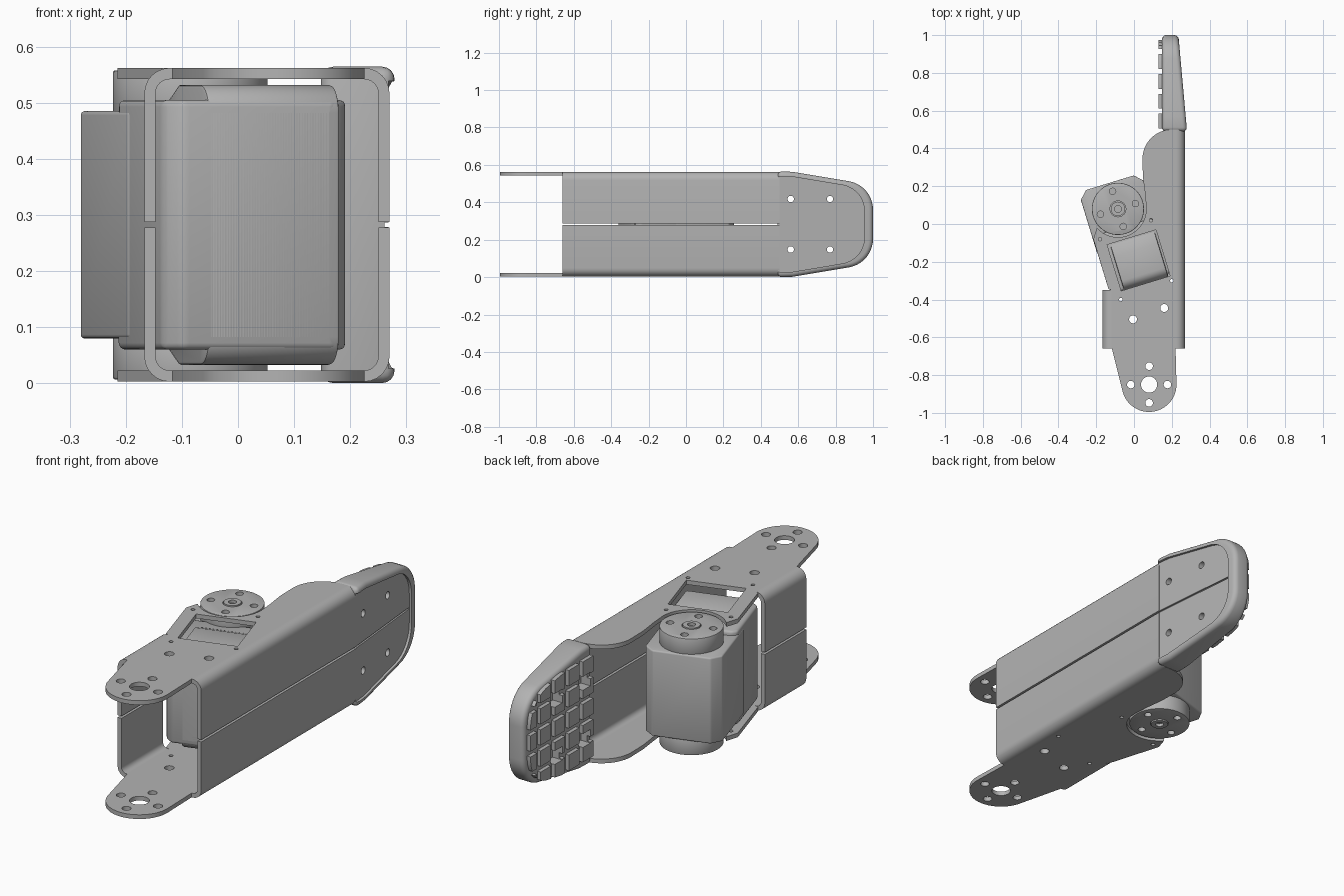
import bpy, bmesh
from math import sin, cos, radians
from mathutils import Vector, Matrix

if "Cube" in bpy.data.objects:
    bpy.data.objects.remove(bpy.data.objects["Cube"])

grey = bpy.data.materials.new("machined grey")
grey.use_nodes = True
grey.diffuse_color = (0.45, 0.45, 0.45, 1)
grey.node_tree.nodes["Principled BSDF"].inputs["Base Color"].default_value = (0.45, 0.45, 0.45, 1)

MID = 0.2825                       # height of the symmetry plane
TOP, SHEET = 0.562, 0.02           # outer sheet level and thickness
HORN = Vector((-0.085, 0.08))      # output shaft of the motor
TILT = radians(17)


# Placement of (a, b) profiles extruded along c
def upright(a, b, c):
    return Vector((a, b, c))


def along_y(a, b, c):
    return Vector((a, c, b))


def along_x(a, b, c):
    return Vector((c, a, b))


def slanted(a, b, c):              # outer faces of the tip lean inward
    return Vector((c - (0.09 * (a - 0.5) if c > 0.2 else 0), a, b))


def motor(a, b, c):                # tilted frame of the motor
    return Vector((HORN.x + a * cos(TILT) - b * sin(TILT),
                   HORN.y + a * sin(TILT) + b * cos(TILT), c))


def arc(cx, cy, r, start, end, n=12):
    angles = [radians(start + (end - start) * i / n) for i in range(n + 1)]
    return [(cx + r * cos(t), cy + r * sin(t)) for t in angles]


def circle(cx, cy, r, n=24):
    return arc(cx, cy, r, 0, 360, n)[:-1]


def rect(a0, a1, b0, b1):
    return [(a0, b0), (a1, b0), (a1, b1), (a0, b1)]


def activate(ob):
    bpy.ops.object.select_all(action='DESELECT')
    ob.select_set(True)
    bpy.context.view_layer.objects.active = ob


def solid(name, prisms, bevel=0, segments=3):
    """One object from a list of (profile, low, high, placement)."""
    bm = bmesh.new()
    for pts, lo, hi, place in prisms:
        low = [bm.verts.new(place(a, b, lo)) for a, b in pts]
        high = [bm.verts.new(place(a, b, hi)) for a, b in pts]
        bm.faces.new(low)
        bm.faces.new(high)
        for i in range(len(pts)):
            j = (i + 1) % len(pts)
            bm.faces.new((low[i], low[j], high[j], high[i]))
    bmesh.ops.recalc_face_normals(bm, faces=bm.faces)
    mesh = bpy.data.meshes.new(name)
    bm.to_mesh(mesh)
    bm.free()
    mesh.materials.append(grey)
    ob = bpy.data.objects.new(name, mesh)
    bpy.context.collection.objects.link(ob)
    if bevel:
        mod = ob.modifiers.new("Bevel", 'BEVEL')
        mod.width, mod.segments, mod.angle_limit = bevel, segments, radians(40)
        activate(ob)
        bpy.ops.object.modifier_apply(modifier="Bevel")
    return ob


def carve(ob, prisms, operation='DIFFERENCE'):
    cutter = solid("cutter", prisms)
    cutter.hide_render = True
    mod = ob.modifiers.new("Cut", 'BOOLEAN')
    mod.object, mod.operation, mod.solver = cutter, operation, 'EXACT'
    activate(ob)
    bpy.ops.object.modifier_apply(modifier="Cut")
    bpy.data.objects.remove(cutter)


def mirrored(ob, name):
    mesh = ob.data.copy()
    mesh.transform(Matrix.Translation((0, 0, 2 * MID)) @ Matrix.Scale(-1, 4, (0, 0, 1)))
    mesh.flip_normals()
    copy = bpy.data.objects.new(name, mesh)
    bpy.context.collection.objects.link(copy)
    return copy


# Side plate: round pivot end, motor cut-out and curved shoulder
PX, PY = 0.08, -0.85
outline = ([(0.22, 0.5), (0.22, -0.66)] + arc(PX, PY, 0.145, 0, -168, 24)
           + [(-0.117, -0.66), (-0.117, -0.35), (-0.135, -0.345), (-0.215, -0.08)]
           + arc(HORN.x, HORN.y, 0.15, 222, 360, 20)
           + [(0.06, 0.15), (0.047, 0.25)] + arc(0.2, 0.345, 0.155, 180, 90))
plate = solid("upper_plate", [(outline, TOP - SHEET, TOP, upright)])
holes = [(PX, PY, 0.043), (-0.005, -0.505, 0.021), (0.16, -0.445, 0.021)]
holes += [(PX + 0.097 * dx, PY + 0.097 * dy, 0.02)
          for dx, dy in ((1, 0), (-1, 0), (0, 1), (0, -1))]
holes += [(x, y, 0.009) for x, y in ((0.09, 0.02), (-0.18, -0.08), (0.2, -0.3), (-0.07, -0.4))]
carve(plate, [(circle(x, y, r), 0.5, 0.6, upright) for x, y, r in holes])
mirrored(plate, "lower_plate")
carve(plate, [(rect(-0.11, 0.16, -0.42, -0.165), 0.5, 0.6, motor)])


# Folded walls, each made of two halves with a narrow slit between
def folded_wall(side, edge, s, y0, y1):
    cx, cz = 0.045, TOP - 0.045
    profile = ([(0.05, TOP)] + arc(cx, cz, 0.045, 90, 180, 6)
               + [(0, MID + 0.005), (SHEET, MID + 0.005)]
               + arc(cx, cz, 0.025, 180, 90, 6) + [(0.05, TOP - SHEET)])
    profile = [(edge - s * a, b) for a, b in profile]
    wall = solid(f"{side}_wall_upper", [(profile, y0, y1, along_y)])
    mirrored(wall, f"{side}_wall_lower")


folded_wall("left", 0.27, 1, -0.66, 0.5)
folded_wall("right", -0.167, -1, -0.66, -0.35)


# Motor: two case sections, raised saddle and two output discs
def case(w, v0, v1, c0, c1):
    return [(-w + c0, v0), (w - c0, v0), (w, v0 + c0), (w, v1 - c1),
            (w - c1, v1), (-w + c1, v1), (-w, v1 - c1), (-w, v0 + c0)]


solid("motor_case_head", [(case(0.174, -0.2, 0.145, 0.01, 0.042), 0.08, 2 * MID - 0.08, motor)], 0.008)
solid("motor_case_base", [(case(0.172, -0.42, -0.1, 0.03, 0.02), 0.06, 2 * MID - 0.06, motor)], 0.012)

saddle = [(-0.16, 0.5), (-0.235, 0.532)] + arc(-0.37, 0.482, 0.05, 90, 180, 8)
saddle += [(v, 2 * MID - z) for v, z in reversed(saddle)]
solid("motor_saddle", [(saddle, -0.095, 0.15, lambda v, z, u: motor(u, v, z))], 0.006, 2)

disc = solid("upper_output_disc", [(circle(0, 0, 0.138, 48), 0.48, TOP - 0.004, motor)], 0.004, 2)
carve(disc, [(circle(0.097 * cos(radians(t)), 0.097 * sin(radians(t)), 0.017),
              0.52, 0.6, motor) for t in (0, 90, 180, 270)])
carve(disc, [(circle(0, 0, 0.042), 0.548, 0.6, motor)])
hub = solid("upper_disc_hub", [(circle(0, 0, 0.038), 0.53, TOP, motor)])
carve(hub, [(circle(0, 0, 0.018), 0.54, 0.6, motor)])
mirrored(disc, "lower_output_disc")
mirrored(hub, "lower_disc_hub")


# Fingertip: rounded, tapering cap with a sunken outer panel
def tip_outline(scale=1.0, start=0.49):
    half = ([(start, MID), (0.57, MID - 0.002)]
            + [(y, z - MID) for y, z in arc(0.845, 0.36, 0.155, 78, 0, 10)])
    half = [(0.49 + (y - 0.49) * scale if y > start else y, z * scale) for y, z in half]
    return [(y, MID - z) for y, z in half] + [(y, MID + z) for y, z in reversed(half)]


tip = solid("fingertip_cap", [(tip_outline(), 0.148, 0.28, slanted)], 0.022, 4)
carve(tip, [(tip_outline(0.91, 0.45), 0.268, 0.4, slanted)])
carve(tip, [(rect(0.45, 0.95, MID - 0.004, MID + 0.004), 0.26, 0.4, slanted)])

# Gripping blocks, trimmed to the cap's outline
blocks = [(rect(y - 0.039, y + 0.039, z - 0.037, z + 0.037), 0.13, 0.16, along_x)
          for y in [0.545 + 0.105 * i for i in range(5)]
          for z in [MID + 0.1 * k for k in range(-2, 3)]]
treads = solid("grip_treads", blocks)
carve(treads, [(tip_outline(0.95), 0.1, 0.2, along_x)], 'INTERSECT')

# Screw holes with square pockets on the gripping side
spots = [(y, MID + dz) for y in (0.56, 0.77) for dz in (-0.135, 0.135)]
pockets = [(rect(y - 0.032, y + 0.032, z - 0.032, z + 0.032), 0.1, 0.18, along_x) for y, z in spots]
carve(treads, pockets)
carve(tip, pockets)
carve(tip, [(circle(y, z, 0.017), 0.15, 0.35, along_x) for y, z in spots])

# Smooth rounded surfaces, crisp edges
for ob in list(bpy.context.scene.objects):
    if ob.type == 'MESH':
        activate(ob)
        bpy.ops.object.shade_smooth_by_angle(angle=radians(32))
